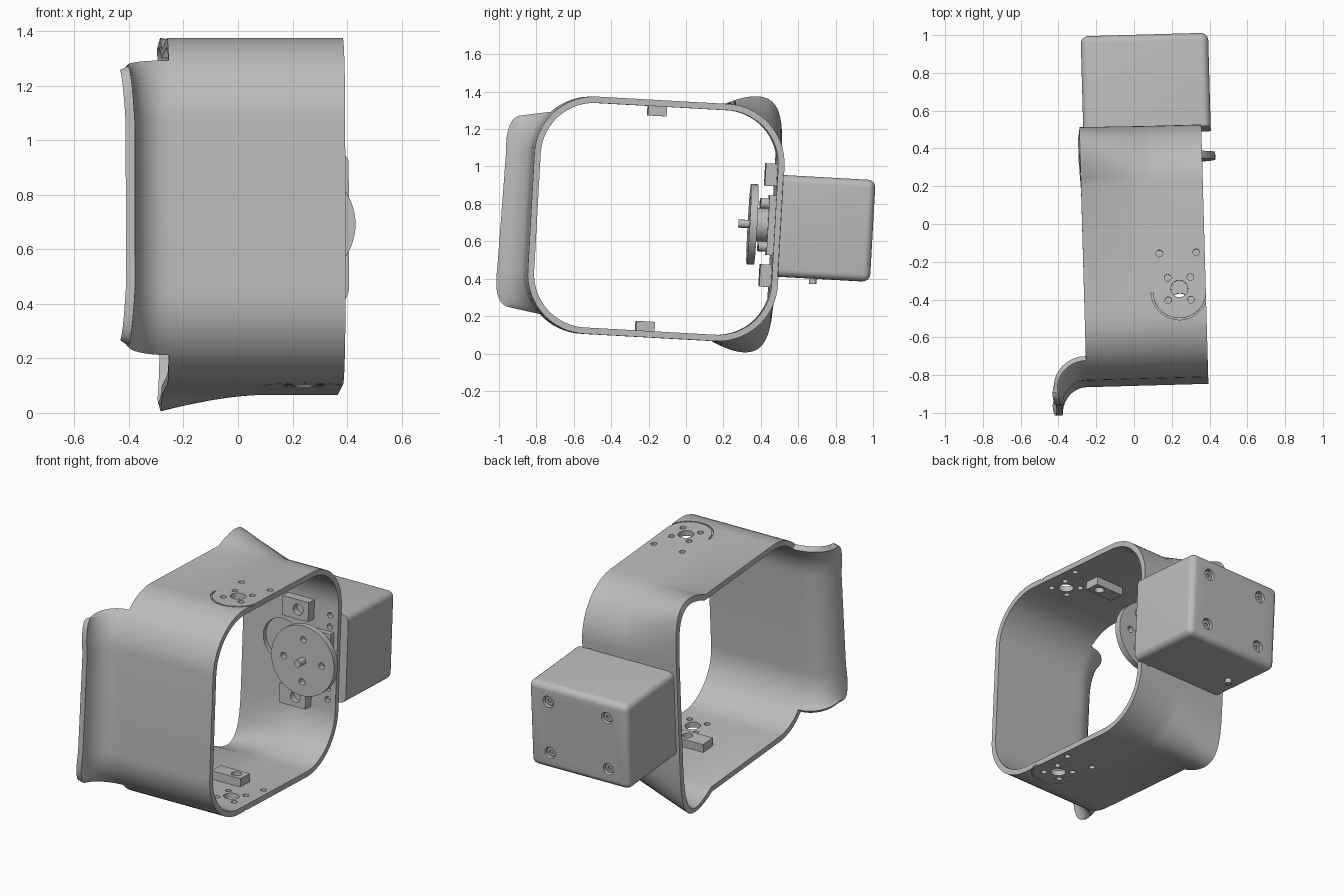
import bpy
import bmesh
from math import radians, sin, cos, pi
from mathutils import Matrix, Vector

cube = bpy.data.objects.get("Cube")
if cube:
    bpy.data.objects.remove(cube, do_unlink=True)

grey = bpy.data.materials.new("plain_grey")
grey.use_nodes = True
colour = (0.5, 0.5, 0.5, 1)
grey.diffuse_color = colour
grey.node_tree.nodes["Principled BSDF"].inputs["Base Color"].default_value = colour

# Everything is built square around the band centre, then tilted slightly
TILT = (Matrix.Translation((0, -0.17, 0.72))
        @ Matrix.Rotation(radians(1.6), 4, 'Z') @ Matrix.Rotation(radians(-3.2), 4, 'X'))
ALONG = {'X': Matrix.Rotation(pi / 2, 4, 'Y'),
         'Y': Matrix.Rotation(-pi / 2, 4, 'X'),
         'Z': Matrix.Identity(4)}


def add_cyl(bm, centre, r, depth, axis='Y', r2=None, segs=32):
    bmesh.ops.create_cone(bm, cap_ends=True, segments=segs, radius1=r,
                          radius2=r if r2 is None else r2, depth=depth,
                          matrix=Matrix.Translation(centre) @ ALONG[axis])


def add_box(bm, lo, hi):
    lo, hi = Vector(lo), Vector(hi)
    mat = Matrix.Translation((lo + hi) / 2) @ Matrix.Diagonal((*(hi - lo), 1))
    return bmesh.ops.create_cube(bm, size=1, matrix=mat)["verts"]


def link(name, bm):
    mesh = bpy.data.meshes.new(name)
    bm.to_mesh(mesh)
    bm.free()
    obj = bpy.data.objects.new(name, mesh)
    obj.matrix_world = TILT
    bpy.context.collection.objects.link(obj)
    return obj


def finish(name, bm, cutter_bm=None, thickness=0):
    """Make the part, thicken it, cut its holes and shade it."""
    obj = link(name, bm)
    obj.data.materials.append(grey)
    if thickness:
        mod = obj.modifiers.new("sheet", 'SOLIDIFY')
        mod.thickness, mod.offset = thickness, -1
    cutter = None
    if cutter_bm:
        cutter = link(name + "_cutter", cutter_bm)
        cutter.hide_render = True
        mod = obj.modifiers.new("holes", 'BOOLEAN')
        mod.object, mod.operation, mod.solver = cutter, 'DIFFERENCE', 'EXACT'
    if obj.modifiers:
        bpy.context.view_layer.update()
        deps = bpy.context.evaluated_depsgraph_get()
        baked = bpy.data.meshes.new_from_object(obj.evaluated_get(deps))
        obj.modifiers.clear()
        obj.data = baked
    if cutter:
        bpy.data.objects.remove(cutter, do_unlink=True)
    bpy.ops.object.select_all(action='DESELECT')
    obj.select_set(True)
    bpy.context.view_layer.objects.active = obj
    bpy.ops.object.shade_smooth_by_angle(angle=radians(30))
    return obj


# ---- Band: rounded loop lofted along x, with flared back corners and front lip
HW, HH, R, N = 0.67, 0.635, 0.32, 16
X0, X1 = 0.375, -0.27


def bezier(pts, t):
    pts = [Vector(p) for p in pts]
    while len(pts) > 1:
        pts = [a.lerp(b, t) for a, b in zip(pts, pts[1:])]
    return pts[0]


def corner(start):
    sy = 1 if start in (0, 270) else -1
    sz = 1 if start < 180 else -1
    out = []
    for i in range(N + 1):
        a = radians(start + 90 * i / N)
        out.append(Vector((sy * (HW - R) + R * cos(a), sz * (HH - R) + R * sin(a))))
    return out


base = [p for s in (0, 90, 180, 270) for p in corner(s)]
wide = [p.copy() for p in base]
lobe = [(HW, 0.315), (HW, 0.6), (0.66, 0.73), (0.5, 0.71), (0.35, HH)]
for i in range(N + 1):
    p = bezier(lobe, i / N)
    wide[i] = p
    wide[-1 - i] = Vector((p.x, -p.y))

bm = bmesh.new()


def ring(x, points):
    return [bm.verts.new((x, p.x, p.y)) for p in points]


def bridge(a, b):
    for i in range(len(a) - 1):
        bm.faces.new((a[i], a[i + 1], b[i + 1], b[i]))


rows = []
for x in [X0, 0.1] + [0.1 + (X1 - 0.1) * k / 10 for k in range(1, 11)]:
    w = max(0, (0.1 - x) / (0.1 - X1))
    rows.append(ring(x, [b.lerp(t, w) for b, t in zip(base, wide)]))
for a, b in zip(rows, rows[1:]):
    bridge(a + a[:1], b + b[:1])

# Front lip grows from the rim between the middles of the two front corners
first = N + 1 + N // 2
half = N // 2
rim = base[first:first + N + 2]
lip = [bezier([(-0.72, 0.515), (-0.815, 0.51), (-0.80, 0.30)], i / half) for i in range(half + 1)]
lip += [Vector((p.x - 0.012, -p.y)) for p in reversed(lip)]
previous = rows[-1][first:first + N + 2]
for k in range(1, 11):
    a = pi / 2 * k / 10
    row = []
    for i, (p, q) in enumerate(zip(rim, lip)):
        reach = 0.155 - 0.025 * min(i, N + 1 - i) / half
        m = p.lerp(q, 1 - cos(a))
        row.append(bm.verts.new((X1 - reach * sin(a), m.x, m.y)))
    bridge(previous, row)
    previous = row
bmesh.ops.recalc_face_normals(bm, faces=bm.faces)
probe = max(bm.faces, key=lambda f: f.calc_center_median().z)
if probe.normal.z < 0:
    bmesh.ops.reverse_faces(bm, faces=bm.faces)

# Holes through top and bottom, wall holes, and a curved groove round each pivot
PX, PY = 0.235, -0.215
cut = bmesh.new()
add_cyl(cut, (PX, PY, 0), 0.045, 2, 'Z')
small = [(dx, dy) for dx in (-0.06, 0.06) for dy in (-0.06, 0.06)]
for dx, dy in small + [(-0.1, 0.19), (0.095, 0.19)]:
    add_cyl(cut, (PX + dx, PY + dy, 0), 0.018, 2, 'Z', segs=20)
add_cyl(cut, (0.0, HW, 0.03), 0.13, 0.2)
for z in (-0.26, -0.19, 0.19, 0.26):
    add_cyl(cut, (0.32, HW, z), 0.018, 0.2, segs=20)
for side in (-1, 1):
    arcs = []
    for r in (0.15, 0.141):
        arcs.append([(PX + r * cos(pi + pi * i / 24), PY - 0.015 + r * sin(pi + pi * i / 24))
                     for i in range(25)])
    outline = [cut.verts.new((x, y, side * 0.625)) for x, y in arcs[0] + arcs[1][::-1]]
    face = cut.faces.new(outline)
    up = bmesh.ops.extrude_face_region(cut, geom=[face], use_keep_orig=True)["geom"]
    bmesh.ops.translate(cut, vec=(0, 0, side * 0.04),
                        verts=[v for v in up if isinstance(v, bmesh.types.BMVert)])
bmesh.ops.recalc_face_normals(cut, faces=cut.faces)
finish("band", bm, cut, thickness=0.034)

# ---- Small drilled blocks inside the band
for name, s in (("top", 1), ("bottom", -1)):
    bm, cut = bmesh.new(), bmesh.new()
    z = sorted((s * 0.55, s * 0.605))
    add_box(bm, (0.0, -0.07, z[0]), (0.2, 0.03, z[1]))
    add_cyl(cut, (0.14, -0.02, s * 0.55), 0.03, 0.08, 'Z')
    finish(name + "_block", bm, cut)
    bm, cut = bmesh.new(), bmesh.new()
    add_box(bm, (0.03, 0.575, s * 0.27 - 0.06), (0.21, 0.64, s * 0.27 + 0.06))
    add_cyl(cut, (0.14, 0.575, s * 0.27), 0.034, 0.08)
    finish(name + "_wall_block", bm, cut)

# ---- Housing behind the band
bm = bmesh.new()
add_box(bm, (-0.25, 0.665, -0.272), (0.425, 1.16, 0.272))
edges = [e for e in bm.edges if max(v.co.y for v in e.verts) > 1]
bmesh.ops.bevel(bm, geom=edges, offset=0.04, segments=6, profile=0.5, affect='EDGES')
cut = bmesh.new()
spots = [(0.09 + dx, dz) for dx in (-0.2, 0.2) for dz in (-0.165, 0.165)]
for x, z in spots:
    add_cyl(cut, (x, 1.16, z), 0.036, 0.06)
finish("housing", bm, cut)

bm, cut = bmesh.new(), bmesh.new()
for x, z in spots:
    add_cyl(bm, (x, 1.137, z), 0.028, 0.02)
    add_cyl(cut, (x, 1.147, z), 0.013, 0.02, segs=6)
finish("housing_screws", bm, cut)

bm = bmesh.new()
add_cyl(bm, (-0.14, 0.87, -0.28), 0.02, 0.04, 'Z')
finish("housing_peg", bm)

# ---- Drive: bracket, hub, posts, round plate and shaft
DX = 0.23
bm = bmesh.new()
add_box(bm, (DX - 0.12, 0.6, -0.16), (DX + 0.12, 0.64, 0.16))
finish("drive_bracket", bm)
bm = bmesh.new()
add_cyl(bm, (DX, 0.57, 0), 0.09, 0.07)
finish("drive_hub", bm)
bm = bmesh.new()
for dx in (-0.085, 0.085):
    for z in (-0.115, 0.115):
        add_cyl(bm, (DX + dx, 0.58, z), 0.027, 0.05)
finish("drive_posts", bm)

bm, cut = bmesh.new(), bmesh.new()
add_cyl(bm, (DX, 0.52, 0), 0.215, 0.04, segs=64)
for dx, z in ((0.13, 0), (-0.13, 0), (0, 0.13), (0, -0.13)):
    add_cyl(cut, (DX + dx, 0.52, z), 0.02, 0.2, segs=20)
finish("drive_plate", bm, cut)
bm = bmesh.new()
add_cyl(bm, (DX, 0.48, 0), 0.022, 0.07)
finish("drive_shaft", bm)
